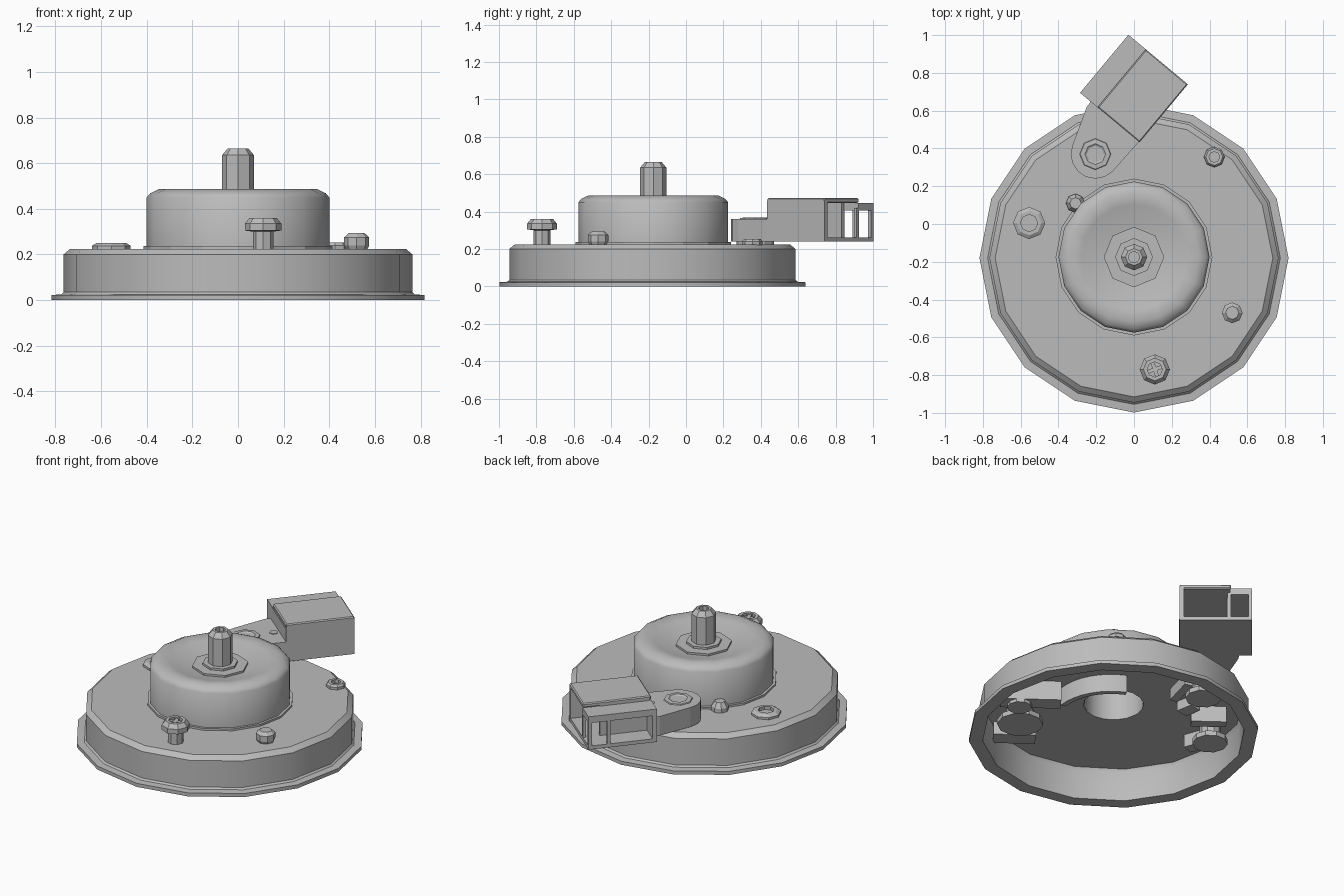
import bpy, bmesh, math
from mathutils import Matrix, Vector

if "Cube" in bpy.data.objects:
    bpy.data.objects.remove(bpy.data.objects["Cube"])

grey = bpy.data.materials.new("plain_grey")
grey.use_nodes = True
COLOUR = (0.5, 0.5, 0.5, 1)
grey.diffuse_color = COLOUR
grey.node_tree.nodes["Principled BSDF"].inputs["Base Color"].default_value = COLOUR


def finish(name, bm, matrix, smooth=0):
    bmesh.ops.remove_doubles(bm, verts=bm.verts, dist=1e-5)
    bmesh.ops.recalc_face_normals(bm, faces=bm.faces)
    mesh = bpy.data.meshes.new(name)
    bm.to_mesh(mesh)
    bm.free()
    mesh.materials.append(grey)
    ob = bpy.data.objects.new(name, mesh)
    bpy.context.collection.objects.link(ob)
    ob.matrix_world = matrix
    if smooth:
        bpy.ops.object.select_all(action='DESELECT')
        ob.select_set(True)
        bpy.context.view_layer.objects.active = ob
        bpy.ops.object.shade_smooth_by_angle(angle=math.radians(smooth))
    return ob


def lathe(name, profile, x, y, sides=16, smooth=0, closed=False, start=0, sweep=360):
    """Spin a (radius, height) profile about a vertical axis."""
    bm = bmesh.new()
    vs = [bm.verts.new((r, 0, z)) for r, z in profile]
    pairs = list(zip(vs, vs[1:]))
    if closed:
        pairs.append((vs[-1], vs[0]))
    edges = [bm.edges.new(p) for p in pairs]
    geom = vs + edges
    if sweep < 360:
        geom.append(bm.faces.new(vs))
    bmesh.ops.rotate(bm, verts=vs, matrix=Matrix.Rotation(math.radians(start), 3, 'Z'))
    bmesh.ops.spin(bm, geom=geom, axis=(0, 0, 1), cent=(0, 0, 0),
                   angle=math.radians(sweep), steps=sides)
    return finish(name, bm, Matrix.Translation((x, y, 0)), smooth)


def prism(name, points, z0, z1):
    """Upright prism over a convex outline."""
    bm = bmesh.new()
    for z in (z0, z1):
        for x, y in points:
            bm.verts.new((x, y, z))
    bmesh.ops.convex_hull(bm, input=bm.verts)
    bmesh.ops.dissolve_limit(bm, angle_limit=0.01, verts=bm.verts, edges=bm.edges)
    return finish(name, bm, Matrix())


def box(name, frame, low, high, bevel=0):
    low, high = Vector(low), Vector(high)
    bm = bmesh.new()
    bmesh.ops.create_cube(bm, size=1)
    bmesh.ops.scale(bm, vec=high - low, verts=bm.verts)
    bmesh.ops.translate(bm, vec=(low + high) / 2, verts=bm.verts)
    if bevel:
        bmesh.ops.bevel(bm, geom=bm.edges[:], offset=bevel, segments=1, affect='EDGES')
    return finish(name, bm, frame)


def frame_at(x, y, degrees):
    return Matrix.Translation((x, y, 0)) @ Matrix.Rotation(math.radians(degrees), 4, 'Z')


CY = -0.18   # axis of the round housing

# Flanged housing, open underneath
lathe("housing_shell", [(.818, 0), (.818, .022), (.775, .025), (.765, .035), (.765, .2),
      (.735, .225), (.17, .225), (.17, .2), (.73, .2), (.74, .18), (.74, 0)],
      0, CY, smooth=28, closed=True)

# Raised hub with a shallow dished top and a hollow core
lathe("hub", [(.4, .225), (.4, .45), (.385, .468), (.345, .487), (.28, .475), (.16, .44), (0, .44)],
      0, CY + .005, smooth=40)
lathe("hub_bore", [(.17, .2), (.17, .39), (0, .39)], 0, CY + .005, smooth=28)
lathe("hub_foot", [(.415, .225), (.415, .237), (.4, .237)], 0, CY + .005)

# Washers and the central shaft
lathe("shaft_washer", [(.16, .435), (.16, .452), (.1, .452), (.1, .465), (0, .465)], 0, CY + .005, 8)
lathe("shaft", [(.07, .44), (.07, .635), (.045, .665), (.03, .665), (.03, .63), (0, .63)],
      0, CY + .005, 8)

# Fixings standing on the top plate
lathe("headed_screw", [(.045, .22), (.045, .3), (.08, .305), (.08, .335), (.06, .36),
      (.04, .36), (.04, .335), (0, .335)], .11, -.77, 8)
for turn in (20, 110):
    box("screw_cross", frame_at(.11, -.77, turn), (-.045, -.01, .33), (.045, .01, .352))
lathe("locating_pin", [(.045, .22), (.055, .24), (.055, .275), (.035, .293), (0, .293)], .52, -.47, 8)
lathe("side_nut", [(.085, .22), (.085, .238), (.065, .25), (.045, .25), (.045, .23), (0, .23)],
      -.555, .005, 8)
lathe("small_nut", [(.055, .22), (.055, .24), (.045, .252), (.028, .252), (.028, .23), (0, .23)],
      .425, .355, 8)
lathe("hub_stud", [(.05, .22), (.05, .25), (.03, .28), (0, .28)], -.31, .11, 8)

# Connector arm with its round boss
circle = [(-.205 + .13 * math.cos(a * math.pi / 8), .37 + .13 * math.sin(a * math.pi / 8))
          for a in range(16)]
prism("connector_arm", circle + [(-.25, .62), (-.22, .66), (.03, .46), (.03, .44)], .24, .36)
lathe("arm_spacer", [(.1, .22), (.1, .245)], -.205, .37, 12)
lathe("arm_screw", [(.085, .355), (.08, .366), (.055, .368), (.045, .362), (0, .362)],
      -.205, .37, 8)
lathe("arm_dimple", [(.025, .355), (.025, .364), (0, .364)], -.105, .5, 6)

# Connector housing, hollow towards its end and its mouth
con = frame_at(0, .717, 50.2)
box("connector_floor", con, (-.2, -.205, .24), (.2, .205, .262))
box("connector_roof", con, (-.2, -.205, .445), (.2, .085, .472), .006)
box("connector_mouth_roof", con, (-.2, .08, .405), (.2, .205, .445))
box("connector_side_wall", con, (-.2, -.205, .25), (.2, -.18, .46))
box("connector_inner_wall", con, (-.2, -.2, .25), (-.175, .205, .44))
box("connector_divider", con, (-.19, .06, .25), (.1, .085, .46))
for u, v in ((.18, .185), (.18, .065), (.07, .185), (-.2, .185)):
    box("connector_post", con, (u, v, .25), (u + .02, v + .02, .42))

# Underside: bearing pads below the fixings
for x, y, r, z in ((-.2, .37, .1, .07), (-.555, .005, .1, .07), (.36, -.57, .13, .11),
                   (.54, -.36, .07, .06)):
    lathe("bearing_pad", [(0, z), (r, z), (r, z + .03), (r * .6, z + .04), (r * .6, .205)], x, y, 10)

# Underside: curved rib, brackets and blocks
lathe("curved_rib", [(.3, .09), (.33, .09), (.33, .205), (.3, .205)], .02, CY, 8,
      smooth=28, closed=True, start=-8, sweep=74)
for name, x, y, turn, length, width, z in (
        ("long_bracket", .5, -.31, 143, .34, .1, .08),
        ("front_bracket", .27, -.73, 143, .24, .1, .12),
        ("side_bracket", -.44, .13, 143, .2, .06, .1),
        ("inner_block", -.3, .12, 100, .1, .08, .14),
        ("rear_bracket", -.13, .26, 75, .2, .05, .13),
        ("edge_block", -.58, -.13, 110, .14, .07, .12)):
    box(name, frame_at(x, y, turn), (-length / 2, -width / 2, z), (length / 2, width / 2, .205))
